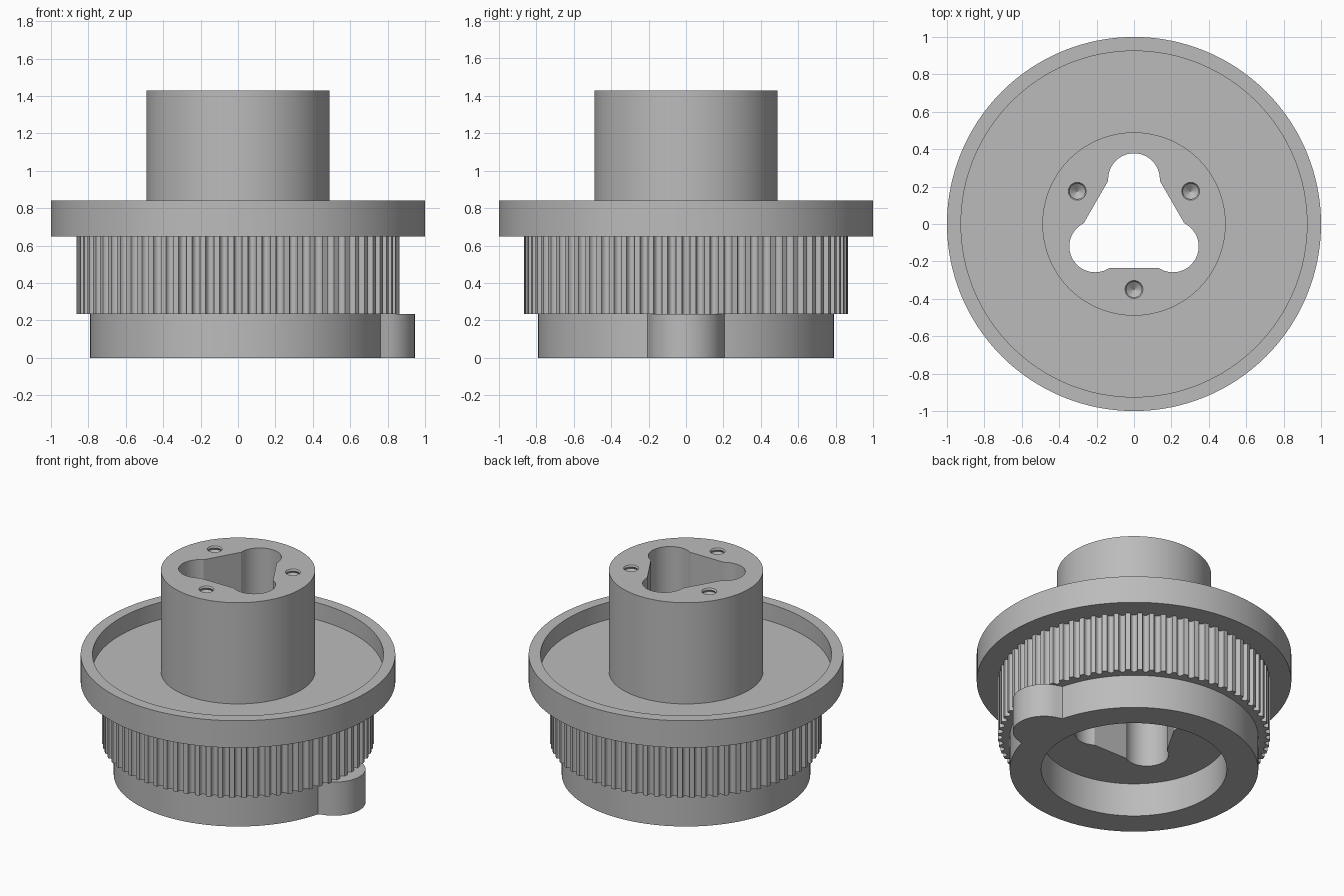
import bpy, bmesh
from math import sin, cos, pi, sqrt, acos, radians, tau

if "Cube" in bpy.data.objects:
    bpy.data.objects.remove(bpy.data.objects["Cube"])

GREY = (0.5, 0.5, 0.5, 1)
grey = bpy.data.materials.new("plain grey")
grey.use_nodes = True
grey.diffuse_color = GREY
grey.node_tree.nodes["Principled BSDF"].inputs["Base Color"].default_value = GREY


def circle(r, n=128, cx=0, cy=0):
    return [(cx + r * cos(tau * i / n), cy + r * sin(tau * i / n)) for i in range(n)]


def loft(name, sections):
    """Closed solid through a list of (outline, z) sections."""
    bm = bmesh.new()
    rings = [[bm.verts.new((x, y, z)) for x, y in outline] for outline, z in sections]
    for a, b in zip(rings, rings[1:]):
        for i in range(len(a)):
            j = (i + 1) % len(a)
            bm.faces.new((a[i], a[j], b[j], b[i]))
    bm.faces.new(rings[0][::-1])
    bm.faces.new(rings[-1])
    bmesh.ops.recalc_face_normals(bm, faces=bm.faces)
    mesh = bpy.data.meshes.new(name)
    bm.to_mesh(mesh)
    bm.free()
    mesh.materials.append(grey)
    obj = bpy.data.objects.new(name, mesh)
    bpy.context.collection.objects.link(obj)
    return obj


def activate(obj):
    bpy.ops.object.select_all(action='DESELECT')
    obj.select_set(True)
    bpy.context.view_layer.objects.active = obj


def cut(obj, cutters):
    activate(obj)
    for cutter in cutters:
        mod = obj.modifiers.new("cut", 'BOOLEAN')
        mod.operation, mod.solver, mod.object = 'DIFFERENCE', 'EXACT', cutter
        bpy.ops.object.modifier_apply(modifier=mod.name)


# Three-lobed opening: round lobes joined by straight sides
def lobed_outline(dist=0.24, r=0.138, flat=0.235, n=28):
    start = pi / 6 - acos((flat - dist / 2) / r)
    pts = []
    for k in range(3):
        turn = k * tau / 3
        cx, cy = dist * cos(pi / 2 + turn), dist * sin(pi / 2 + turn)
        for i in range(n + 1):
            a = start + (pi - 2 * start) * i / n + turn
            pts.append((cx + r * cos(a), cy + r * sin(a)))
    return pts


# Belt teeth: flat lands with rounded grooves
def tooth_outline(teeth=72, r=0.865, depth=0.03, half=0.3, n=8):
    pts = []
    for k in range(teeth):
        for i in range(n + 1):
            u = -cos(pi * i / n)
            a = tau * (k + half * u) / teeth
            rr = r - depth * sqrt(max(0, 1 - u * u))
            pts.append((rr * cos(a), rr * sin(a)))
    return pts


# Round collar with a rounded lug on the +x side
def collar_outline(r=0.79, lug_x=0.745, lug_r=0.2, n=360):
    pts = []
    for i in range(n):
        a = tau * i / n
        d, reach = lug_r ** 2 - (lug_x * sin(a)) ** 2, r
        if d > 0 and cos(a) > 0:
            reach = max(r, lug_x * cos(a) + sqrt(d))
        pts.append((reach * cos(a), reach * sin(a)))
    return pts


# Threaded screw hole with a conical bottom
def screw_cutter(angle):
    cx, cy = 0.35 * cos(angle), 0.35 * sin(angle)
    sections = [(circle(0.002, 24, cx, cy), 1.0)]
    for i in range(25):
        sections.append((circle(0.052 if i % 2 == 0 else 0.041, 24, cx, cy), 1.04 + i * 0.0165))
    return loft("screw_cutter", sections)


# Cutters
opening = loft("opening_cutter", [(lobed_outline(), z) for z in (-0.1, 1.6)])
bore = loft("bore_cutter", [(circle(0.59), z) for z in (-0.1, 0.4)])
screws = [screw_cutter(radians(a)) for a in (30, 150, 270)]

# Solid parts
hub = loft("hub", [(circle(0.49), z) for z in (0.72, 1.43)])
flange = loft("flange_dish", [(circle(1), 0.65), (circle(1), 0.84),
                              (circle(0.925), 0.84), (circle(0.925), 0.72)])
teeth = loft("toothed_ring", [(tooth_outline(), z) for z in (0.235, 0.65)])
collar = loft("base_collar", [(collar_outline(), z) for z in (0, 0.235)])

cut(hub, [opening] + screws)
cut(flange, [opening])
cut(teeth, [opening])
cut(collar, [bore])

for helper in [opening, bore] + screws:
    bpy.data.objects.remove(helper)

for part in (hub, flange, teeth, collar):
    activate(part)
    bpy.ops.object.shade_smooth_by_angle(angle=radians(30))
